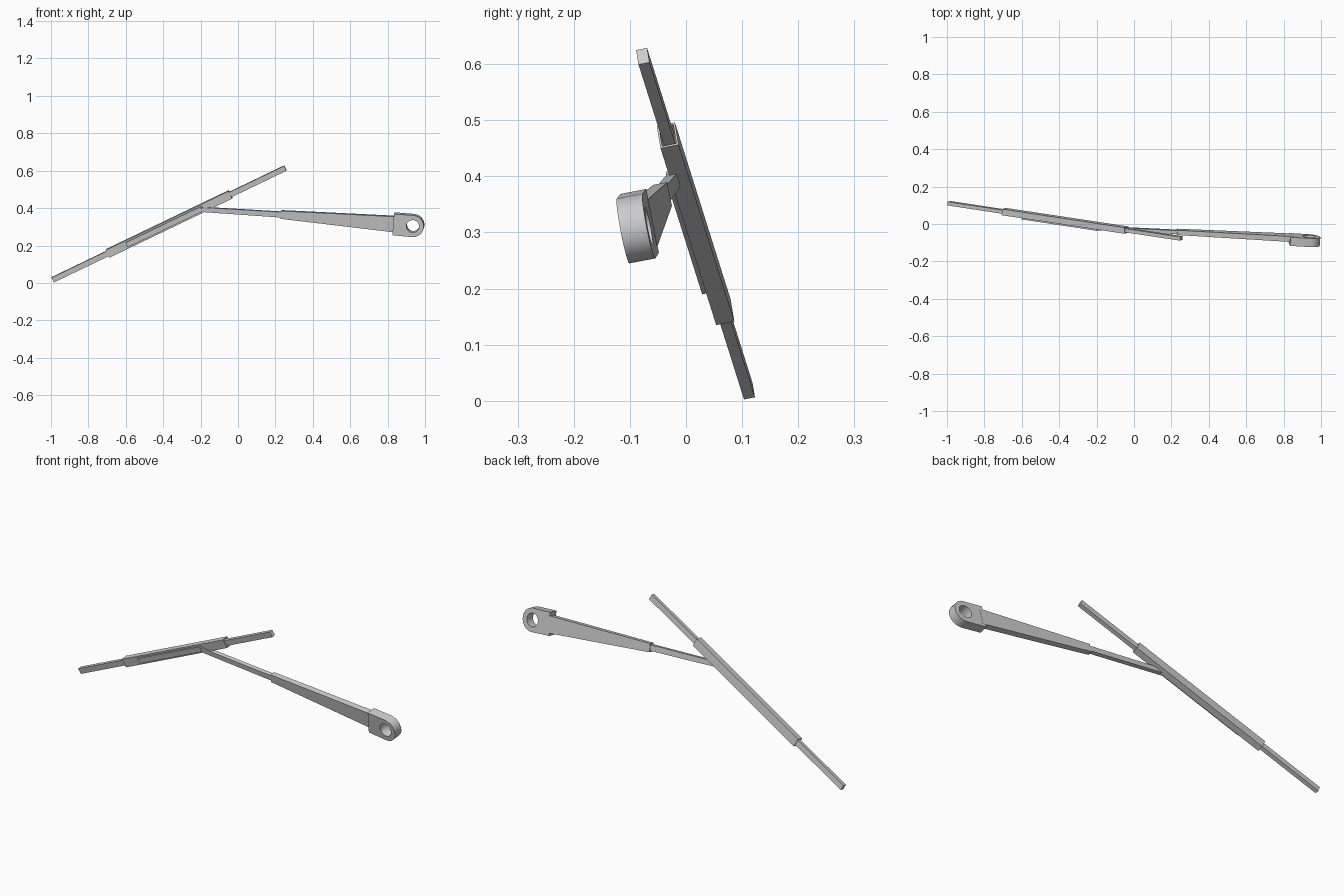
import bpy, bmesh, math
from mathutils import Vector, Matrix

if "Cube" in bpy.data.objects:
    bpy.data.objects.remove(bpy.data.objects["Cube"])

# The whole assembly lies in one tilted plane with this normal (pointing back)
N = Vector((0.05, 0.98, 0.19)).normalized()
A = Vector((-0.99, 0.111, 0.017))    # blade foot
B = Vector((0.253, -0.077, 0.614))   # blade tip


def frame(p0, p1):
    d = (p1 - p0).normalized()
    w = d.cross(N).normalized()
    return d, w, w.cross(d)


def beam(name, p0, p1, w0, w1, t0, t1, recess=0.0):
    """Tapered bar between two points; optional hollow ends."""
    p0, p1 = Vector(p0), Vector(p1)
    d, w, n = frame(p0, p1)
    bm = bmesh.new()
    rings = []
    for p, wd, th in ((p0, w0, t0), (p1, w1, t1)):
        rings.append([bm.verts.new(p + w * wd / 2 * a + n * th / 2 * b)
                      for a, b in ((-1, -1), (1, -1), (1, 1), (-1, 1))])
    caps = [bm.faces.new(r) for r in rings]
    for i in range(4):
        j = (i + 1) % 4
        bm.faces.new((rings[0][i], rings[0][j], rings[1][j], rings[1][i]))
    bmesh.ops.recalc_face_normals(bm, faces=bm.faces)
    if recess:
        bmesh.ops.inset_individual(bm, faces=caps, thickness=0.005)
        for cap, s in zip(caps, (1, -1)):
            r = bmesh.ops.extrude_discrete_faces(bm, faces=[cap])
            for v in r["faces"][0].verts:
                v.co += d * recess * s
    me = bpy.data.meshes.new(name)
    bm.to_mesh(me)
    bm.free()
    ob = bpy.data.objects.new(name, me)
    bpy.context.collection.objects.link(ob)
    return ob


# Wiper blade strip and the holder around its middle
beam("blade_strip", A, B, 0.029, 0.029, 0.02, 0.02)
beam("blade_holder", A.lerp(B, 0.236), A.lerp(B, 0.764),
     0.045, 0.045, 0.033, 0.033, recess=0.04)

# Clip bar lying along the front of the holder
off = N * -0.014
beam("clip_bar", A.lerp(B, 0.318) + off, A.lerp(B, 0.642) + off,
     0.028, 0.028, 0.022, 0.022)

# Arm: slim rod, then tapered housing
beam("arm_rod", (-0.205, -0.021, 0.394), (0.26, -0.044, 0.364),
     0.025, 0.030, 0.02, 0.02)
beam("arm_housing", (0.23, -0.042, 0.366), (0.85, -0.074, 0.314),
     0.043, 0.086, 0.026, 0.03)

# Pivot head: rounded plate with a through hole
R, HOLE, BACK = 0.059, 0.034, 0.105
c = Vector((0.936, -0.089, 0.307))
d, w, n = frame(Vector((0, -0.032, 0.39)), c)
d = (d - Vector((0, 0, 0.0))).normalized()
outer = [(R * math.cos(t), R * math.sin(t))
         for t in (math.radians(-90 + 180 * i / 20) for i in range(21))]
outer += [(-BACK, R - 0.001), (-BACK, -R + 0.001)]
inner = [(HOLE * math.cos(2 * math.pi * i / 32), HOLE * math.sin(2 * math.pi * i / 32))
         for i in range(32)]
cu = bpy.data.curves.new("pivot_head", "CURVE")
cu.dimensions = "2D"
cu.fill_mode = "BOTH"
cu.extrude = 0.0235
for pts in (outer, inner):
    sp = cu.splines.new("POLY")
    sp.points.add(len(pts) - 1)
    for p, (x, y) in zip(sp.points, pts):
        p.co = (x, y, 0, 1)
    sp.use_cyclic_u = True
head = bpy.data.objects.new("pivot_head", cu)
bpy.context.collection.objects.link(head)
z = d.cross(w)
head.matrix_world = Matrix(((d.x, w.x, z.x, c.x), (d.y, w.y, z.y, c.y),
                            (d.z, w.z, z.z, c.z), (0, 0, 0, 1)))
bpy.context.view_layer.objects.active = head
head.select_set(True)
bpy.ops.object.convert(target="MESH")
bpy.ops.object.shade_smooth_by_angle(angle=math.radians(30))
